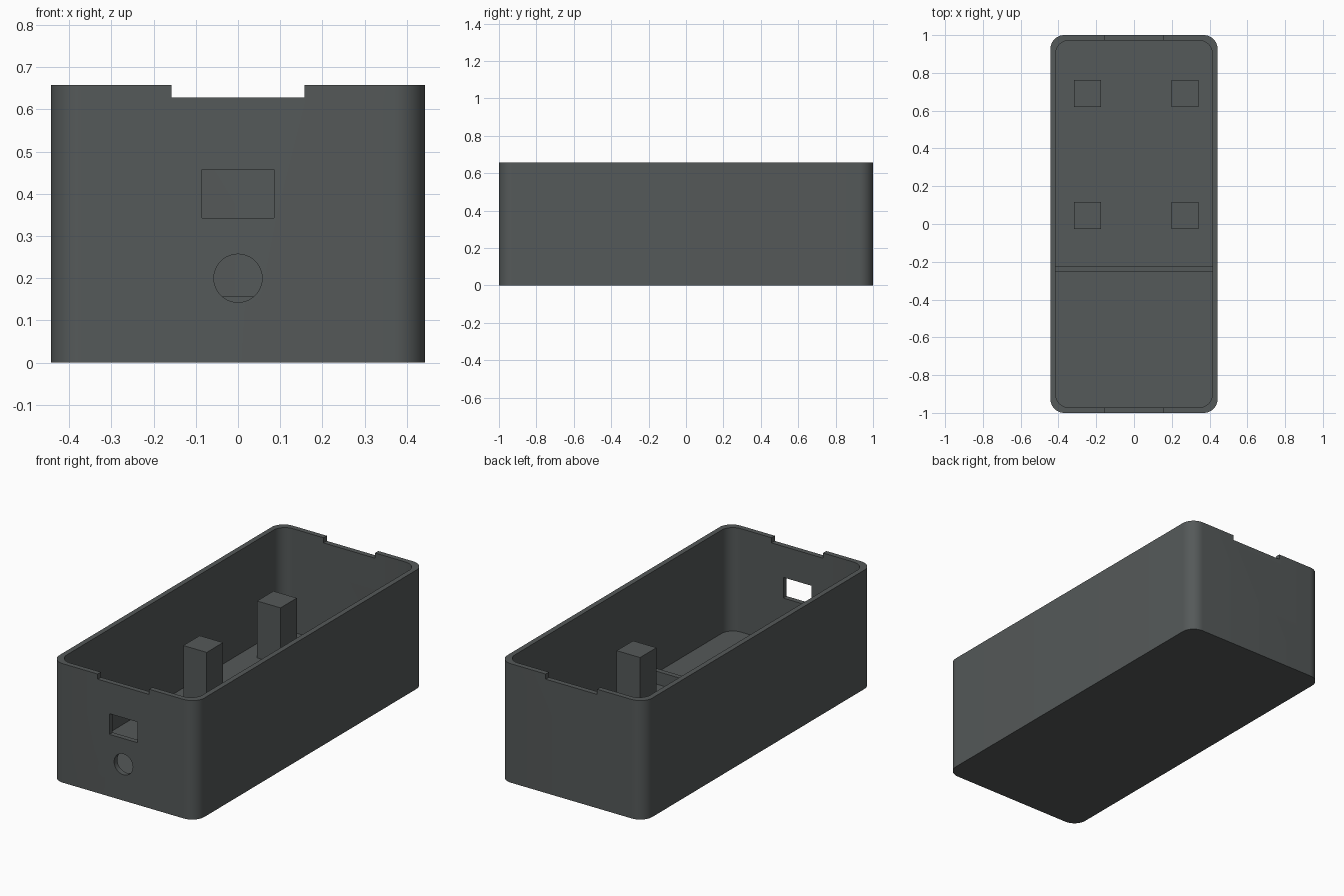
import bpy, bmesh, math

if "Cube" in bpy.data.objects:
    bpy.data.objects.remove(bpy.data.objects["Cube"])

MM = 2 / 70                      # one design unit
W, L, H = 31 * MM, 70 * MM, 23 * MM
WALL, FLOOR = MM, 3 * MM

grey = bpy.data.materials.new("dark_grey")
grey.diffuse_color = (0.09, 0.1, 0.1, 1)
grey.use_nodes = True
grey.node_tree.nodes["Principled BSDF"].inputs["Base Color"].default_value = grey.diffuse_color


def finish(name, bm):
    bmesh.ops.recalc_face_normals(bm, faces=bm.faces)
    mesh = bpy.data.meshes.new(name)
    bm.to_mesh(mesh)
    bm.free()
    mesh.materials.append(grey)
    ob = bpy.data.objects.new(name, mesh)
    bpy.context.collection.objects.link(ob)
    return ob


def box(name, x0, x1, y0, y1, z0, z1):
    bm = bmesh.new()
    bmesh.ops.create_cube(bm, size=1)
    for v in bm.verts:
        v.co = ((x0 + x1) / 2 + v.co.x * (x1 - x0),
                (y0 + y1) / 2 + v.co.y * (y1 - y0),
                (z0 + z1) / 2 + v.co.z * (z1 - z0))
    return finish(name, bm)


def rounded_box(name, w, l, r, z0, z1, steps=10):
    """Prism with a rounded rectangle outline."""
    bm = bmesh.new()
    ring = []
    for q, (sx, sy) in enumerate([(1, 1), (-1, 1), (-1, -1), (1, -1)]):
        for i in range(steps + 1):
            a = math.pi / 2 * (q + i / steps)
            ring.append(bm.verts.new((sx * (w / 2 - r) + r * math.cos(a),
                                      sy * (l / 2 - r) + r * math.sin(a), z0)))
    face = bm.faces.new(ring)
    top = bmesh.ops.extrude_face_region(bm, geom=[face])["geom"]
    bmesh.ops.translate(bm, vec=(0, 0, z1 - z0),
                        verts=[g for g in top if isinstance(g, bmesh.types.BMVert)])
    return finish(name, bm)


def cut(target, cutter):
    """Subtract the cutter, then discard it."""
    mod = target.modifiers.new("cut", "BOOLEAN")
    mod.operation, mod.solver, mod.object = "DIFFERENCE", "EXACT", cutter
    bpy.context.view_layer.objects.active = target
    bpy.ops.object.modifier_apply(modifier=mod.name)
    bpy.data.objects.remove(cutter)


# Hollow case with rounded vertical corners
case = rounded_box("case", W, L, 2.6 * MM, 0, H)
cut(case, rounded_box("cavity", W - 2 * WALL, L - 2 * WALL, 2.4 * MM, FLOOR, H + 0.1))

# Lid notches in the front and back rims
for y in (-L / 2, L / 2):
    cut(case, box("notch", -5.5 * MM, 5.5 * MM, y - 0.05, y + 0.05, H - MM, H + 0.1))

# Rectangular port and round hole in the front wall
cut(case, box("port", -3 * MM, 3 * MM, -L / 2 - 0.05, -L / 2 + 0.05, 12 * MM, 16 * MM))
bm = bmesh.new()
bmesh.ops.create_cone(bm, cap_ends=True, segments=40, radius1=2 * MM, radius2=2 * MM, depth=0.1)
for v in bm.verts:
    v.co = (v.co.x, v.co.z - L / 2, v.co.y + 7 * MM)
cut(case, finish("round_hole", bm))

bpy.ops.object.select_all(action="DESELECT")
case.select_set(True)
bpy.context.view_layer.objects.active = case
bpy.ops.object.shade_smooth_by_angle(angle=math.radians(30))

# Low divider across the floor
box("divider", -W / 2 + WALL / 2, W / 2 - WALL / 2, -0.252, -0.224, FLOOR - 0.01, 5.5 * MM)

# Four square support posts
P = 2.5 * MM
for x in (-0.245, 0.27):
    for y in (0.046, 0.69):
        box("support_post", x - P, x + P, y - P, y + P, FLOOR - 0.01, 14 * MM)
